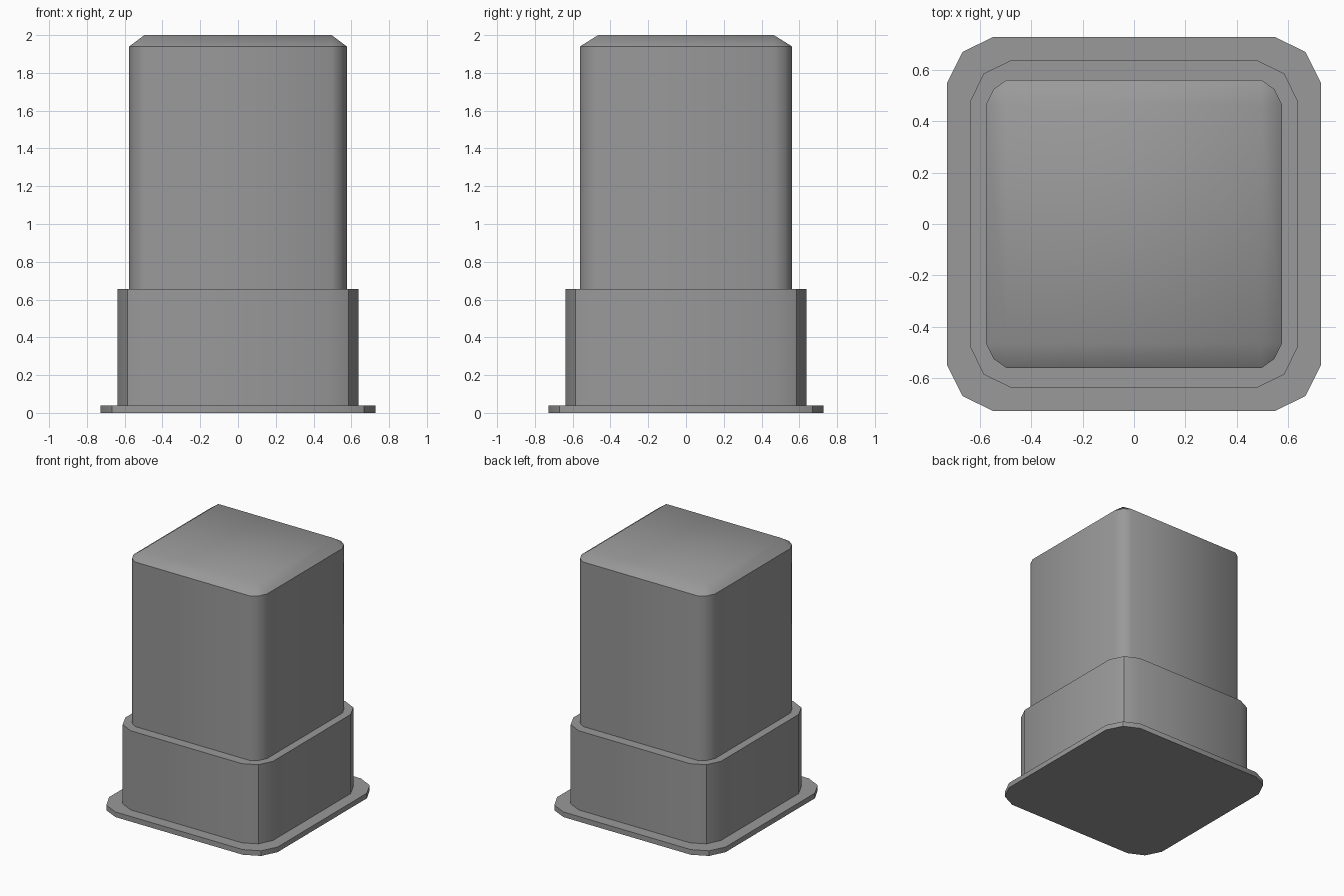
import bpy, bmesh

cube = bpy.data.objects.get("Cube")
if cube:
    bpy.data.objects.remove(cube, do_unlink=True)

grey = bpy.data.materials.new("mid_grey")
grey.use_nodes = True
GREY = (0.32, 0.32, 0.32, 1)
grey.diffuse_color = GREY
grey.node_tree.nodes["Principled BSDF"].inputs["Base Color"].default_value = GREY


def outline(corner):
    """Mirror one corner's points into a full counter-clockwise outline."""
    back = corner[::-1]
    return (corner + [(-x, y) for x, y in back]
            + [(-x, -y) for x, y in corner] + [(x, -y) for x, y in back])


def block(name, corner, bottom, top, angle, crown=None):
    """Extruded outline, optionally closed by a smaller raised rectangle."""
    bm = bmesh.new()
    points = outline(corner)
    low = [bm.verts.new((x, y, bottom)) for x, y in points]
    high = [bm.verts.new((x, y, top)) for x, y in points]
    n = len(points)
    bm.faces.new(low[::-1])
    for i in range(n):
        j = (i + 1) % n
        bm.faces.new((low[i], low[j], high[j], high[i]))
    if crown:
        cx, cy, cz = crown
        caps = [bm.verts.new((sx * cx, sy * cy, cz))
                for sx, sy in ((1, 1), (-1, 1), (-1, -1), (1, -1))]
        k = len(corner)
        for i in range(n):
            j = (i + 1) % n
            a, b = caps[i // k], caps[j // k]
            bm.faces.new((high[i], high[j], a) if a == b
                         else (high[i], high[j], b, a))
        bm.faces.new(caps)
    else:
        bm.faces.new(high)
    bmesh.ops.recalc_face_normals(bm, faces=bm.faces[:])
    mesh = bpy.data.meshes.new(name)
    bm.to_mesh(mesh)
    bm.free()
    mesh.materials.append(grey)
    obj = bpy.data.objects.new(name, mesh)
    bpy.context.collection.objects.link(obj)
    # Smooth shading, keeping the steeper edges sharp
    bpy.ops.object.select_all(action='DESELECT')
    obj.select_set(True)
    bpy.context.view_layer.objects.active = obj
    bpy.ops.object.shade_smooth_by_angle(angle=angle)
    return obj


# Thin flange at the foot
block("base_flange", [(0.727, 0.55), (0.667, 0.67), (0.55, 0.727)],
      0, 0.04, 0.6)
# Wider lower housing
block("lower_housing", [(0.637, 0.48), (0.585, 0.585), (0.48, 0.637)],
      0.04, 0.657, 0.6)
# Tall column with a softened top edge
block("upper_column", [(0.576, 0.465), (0.546, 0.525), (0.496, 0.561)],
      0.657, 1.94, 0.78, crown=(0.496, 0.465, 2.0))
